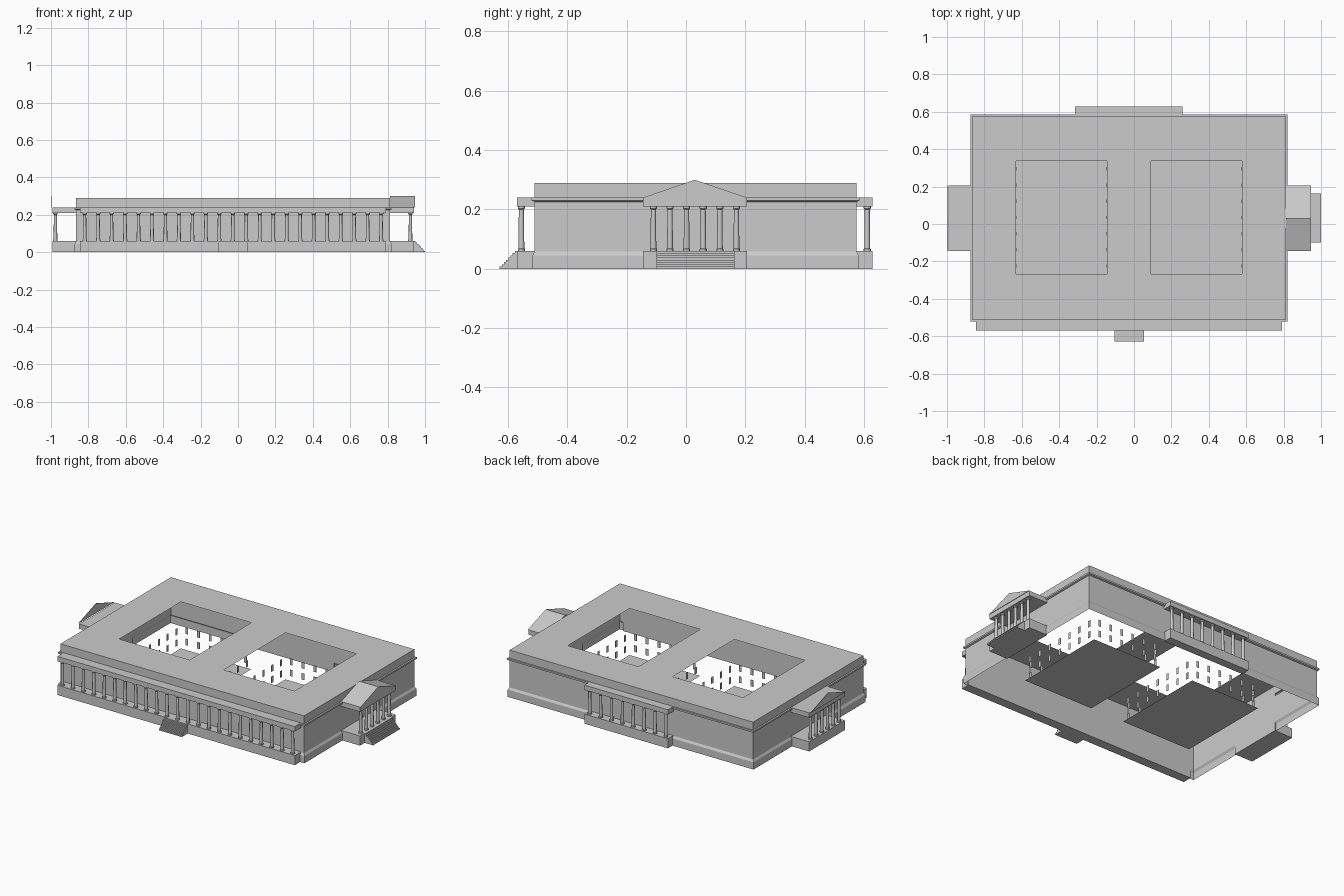
import bpy, bmesh, math

cube = bpy.data.objects.get("Cube")
if cube:
    bpy.data.objects.remove(cube)

stone = bpy.data.materials.new("pale_grey_stone")
stone.use_nodes = True
stone.diffuse_color = (0.6, 0.6, 0.6, 1)
stone.node_tree.nodes["Principled BSDF"].inputs["Base Color"].default_value = (0.6, 0.6, 0.6, 1)

# Main levels and outline
X0, X1, Y0, Y1 = -0.865, 0.812, -0.51, 0.575
FLOOR, BEAM, EAVE, TOP = 0.06, 0.21, 0.24, 0.29
COURTS = [(-0.63, -0.145), (0.09, 0.577)]
CY0, CY1 = -0.268, 0.338
GABLE_Y0, GABLE_Y1, RIDGE = -0.145, 0.205, 0.30


def finish(name, bm):
    mesh = bpy.data.meshes.new(name)
    bm.to_mesh(mesh)
    bm.free()
    mesh.materials.append(stone)
    obj = bpy.data.objects.new(name, mesh)
    bpy.context.collection.objects.link(obj)
    return obj


def add_box(bm, x0, x1, y0, y1, z0, z1):
    for v in bmesh.ops.create_cube(bm, size=1)["verts"]:
        v.co.x = x0 if v.co.x < 0 else x1
        v.co.y = y0 if v.co.y < 0 else y1
        v.co.z = z0 if v.co.z < 0 else z1


def box(name, *bounds):
    bm = bmesh.new()
    add_box(bm, *bounds)
    return finish(name, bm)


def prism(name, points, offset):
    """Closed outline pushed along an offset vector."""
    bm = bmesh.new()
    face = bm.faces.new([bm.verts.new(p) for p in points])
    moved = bmesh.ops.extrude_face_region(bm, geom=[face])["geom"]
    bmesh.ops.translate(bm, vec=offset, verts=[g for g in moved if isinstance(g, bmesh.types.BMVert)])
    if face.is_valid is False or len(bm.faces) < len(points) + 2:
        bmesh.ops.holes_fill(bm, edges=bm.edges)
    bmesh.ops.recalc_face_normals(bm, faces=bm.faces)
    return finish(name, bm)


def columns(name, start, end, count):
    """Row of tapered columns with a small base and capital."""
    bm = bmesh.new()
    profile = [(0.012, FLOOR), (0.012, 0.067), (0.010, 0.069),
               (0.0085, 0.2), (0.012, 0.204), (0.012, BEAM)]
    sides = 12
    for i in range(count):
        t = i / (count - 1)
        cx = start[0] + (end[0] - start[0]) * t
        cy = start[1] + (end[1] - start[1]) * t
        rings = []
        for r, z in profile:
            rings.append([bm.verts.new((cx + r * math.cos(math.tau * k / sides),
                                        cy + r * math.sin(math.tau * k / sides), z))
                          for k in range(sides)])
        for low, high in zip(rings, rings[1:]):
            for k in range(sides):
                n = (k + 1) % sides
                bm.faces.new((low[k], low[n], high[n], high[k]))
    obj = finish(name, bm)
    bpy.ops.object.select_all(action='DESELECT')
    obj.select_set(True)
    bpy.context.view_layer.objects.active = obj
    bpy.ops.object.shade_smooth_by_angle(angle=math.radians(35))


def stairs(name, low, high, wall, reach, along_x, count=8):
    """Stepped profile running out from a wall and widened between low and high."""
    pts = [(wall, 0)]
    for i in range(count):
        out = wall + reach * (count - i) / count
        pts += [(out, FLOOR * i / count), (out, FLOOR * (i + 1) / count)]
    pts.append((wall, FLOOR))
    if along_x:
        prism(name, [(p, low, z) for p, z in pts], (0, high - low, 0))
    else:
        prism(name, [(low, p, z) for p, z in pts], (high - low, 0, 0))


# Outer walls: moulded profile carried round the rectangle
bm = bmesh.new()
rings = []
for out, z in [(0.008, 0), (0.008, 0.045), (0, 0.058), (0, 0.226),
               (0.01, 0.23), (0.01, EAVE), (0, EAVE), (0, TOP)]:
    rings.append([bm.verts.new(p) for p in (
        (X0 - out, Y0 - out, z), (X1 + out, Y0 - out, z),
        (X1 + out, Y1 + out, z), (X0 - out, Y1 + out, z))])
for low, high in zip(rings, rings[1:]):
    for k in range(4):
        n = (k + 1) % 4
        bm.faces.new((low[k], low[n], high[n], high[k]))
finish("outer_walls", bm)

# Flat roof with two court openings
bm = bmesh.new()
xs = [X0, *COURTS[0], *COURTS[1], X1]
ys = [Y0, CY0, CY1, Y1]
grid = [[bm.verts.new((x, y, TOP)) for y in ys] for x in xs]
for i in range(5):
    for j in range(3):
        if j == 1 and i in (1, 3):
            continue
        bm.faces.new((grid[i][j], grid[i + 1][j], grid[i + 1][j + 1], grid[i][j + 1]))
finish("roof", bm)

# Court floors and two rows of window panes round each court
for side, (cx0, cx1) in zip(("right", "left"), COURTS):
    bm = bmesh.new()
    bm.faces.new([bm.verts.new(p) for p in (
        (cx0, CY0, 0), (cx1, CY0, 0), (cx1, CY1, 0), (cx0, CY1, 0))])
    finish(side + "_court_floor", bm)
    bm = bmesh.new()
    half, thin = 0.009, 0.001
    for z in (0.03, 0.1):
        for i in range(6):
            x = cx0 + (cx1 - cx0) * (i + 0.5) / 6
            for y in (CY0, CY1):
                add_box(bm, x - half, x + half, y - thin, y + thin, z, z + 0.04)
        for i in range(7):
            y = CY0 + (CY1 - CY0) * (i + 0.5) / 7
            for x in (cx0, cx1):
                add_box(bm, x - thin, x + thin, y - half, y + half, z, z + 0.04)
    finish(side + "_court_windows", bm)

# Podium and entablature of each colonnade
for name, bounds in {
    "front": (-0.845, 0.79, -0.57, Y0),
    "back": (-0.315, 0.26, Y1, 0.628),
    "left": (X1, 0.942, GABLE_Y0, GABLE_Y1),
    "right": (-0.992, X0, GABLE_Y0, GABLE_Y1),
}.items():
    box(name + "_podium", *bounds, 0, FLOOR)
    box(name + "_entablature", *bounds, BEAM, EAVE)

columns("front_columns", (-0.82, -0.555), (0.765, -0.555), 23)
columns("back_columns", (-0.29, 0.611), (0.235, 0.611), 8)
columns("left_columns", (0.922, -0.11), (0.922, 0.17), 6)
columns("right_columns", (-0.976, -0.11), (-0.976, 0.17), 6)

# Pitched roof on the left portico, upright gable on the right one
mid = (GABLE_Y0 + GABLE_Y1) / 2
for name, x, depth in (("left_portico_roof", X1, 0.133), ("right_gable", -1.0, 0.003)):
    prism(name, [(x, GABLE_Y0, EAVE), (x, GABLE_Y1, EAVE), (x, mid, RIDGE)], (depth, 0, 0))

# Entrance stairs
stairs("front_stairs", -0.105, 0.053, -0.57, -0.058, False)
stairs("left_stairs", -0.1, 0.163, 0.942, 0.058, True)
